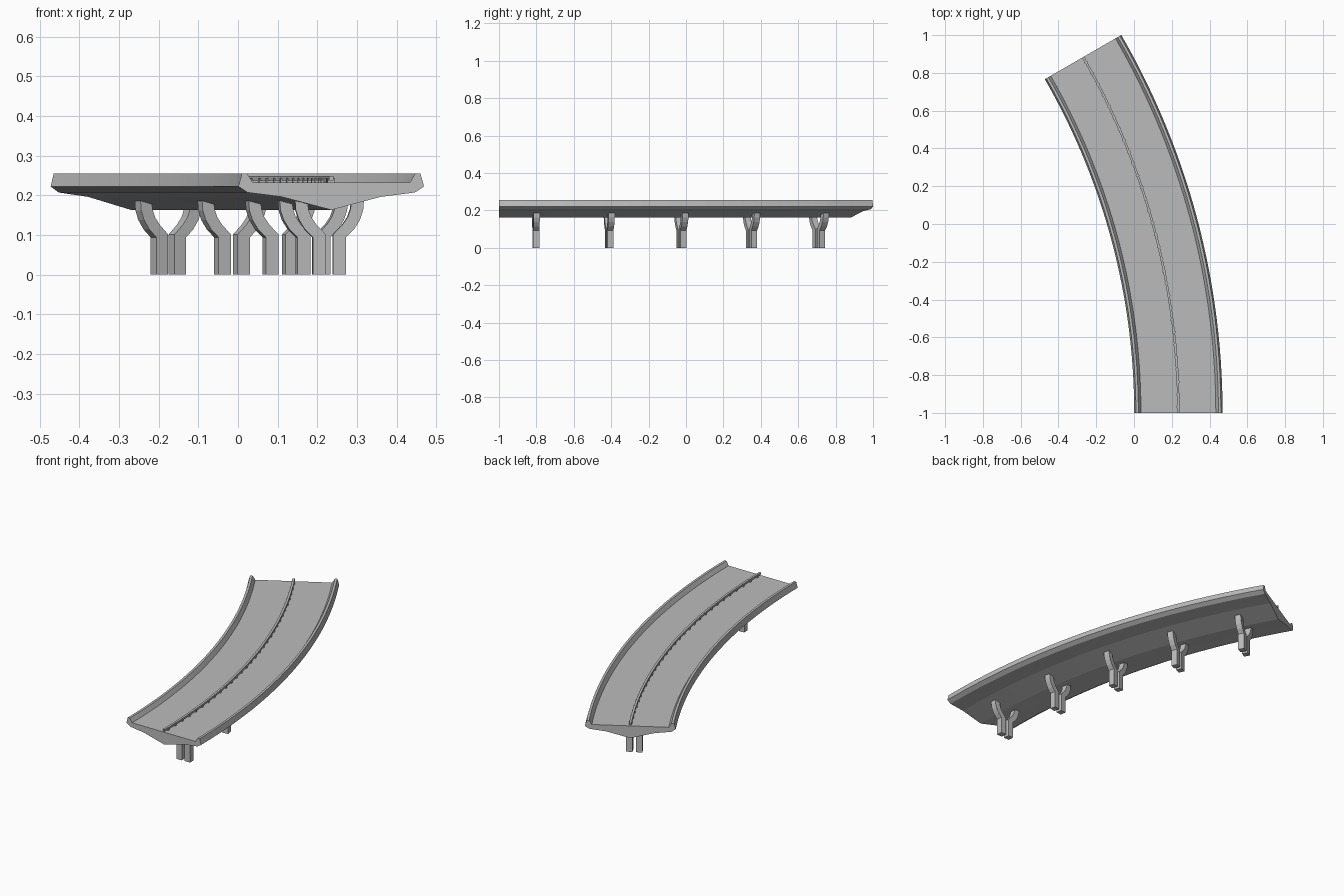
import bpy, bmesh, math

if "Cube" in bpy.data.objects:
    bpy.data.objects.remove(bpy.data.objects["Cube"])

CX, CY, R = -3.532, -1.0, 3.767   # centre of the bend and centreline radius
SWEEP = 30                        # degrees

concrete = bpy.data.materials.new("grey concrete")
concrete.diffuse_color = (0.5, 0.5, 0.5, 1)
concrete.use_nodes = True
concrete.node_tree.nodes["Principled BSDF"].inputs["Base Color"].default_value = concrete.diffuse_color


def bend(off, deg, z):
    a = math.radians(deg)
    return (CX + (R + off) * math.cos(a), CY + (R + off) * math.sin(a), z)


def finish(bm, name):
    bmesh.ops.recalc_face_normals(bm, faces=bm.faces)
    me = bpy.data.meshes.new(name)
    bm.to_mesh(me)
    bm.free()
    ob = bpy.data.objects.new(name, me)
    bpy.context.collection.objects.link(ob)
    me.materials.append(concrete)
    return ob


def skin(bm, rings):
    """Join closed rings of points into a capped solid."""
    rings = [[bm.verts.new(p) for p in r] for r in rings]
    n = len(rings[0])
    for a, b in zip(rings, rings[1:]):
        for i in range(n):
            j = (i + 1) % n
            bm.faces.new((a[i], a[j], b[j], b[i]))
    bm.faces.new(rings[0])
    bm.faces.new(rings[-1][::-1])


def sweep(bm, profile, start, end, steps):
    skin(bm, [[bend(o, start + (end - start) * k / steps, z) for o, z in profile]
              for k in range(steps + 1)])


# road deck with raised kerbs and a keel-shaped underside
half = [(0.198, 0.232), (0.212, 0.255), (0.225, 0.255), (0.234, 0.222),
        (0.211, 0.207), (0.125, 0.196)]
profile = half + [(0, 0.163)] + [(-o, z) for o, z in reversed(half)]
bm = bmesh.new()
sweep(bm, profile, 0, SWEEP, 30)
finish(bm, "road_deck")

# central guard rail
bm = bmesh.new()
sweep(bm, [(-0.006, 0.237), (0.006, 0.237), (0.006, 0.248), (-0.006, 0.248)],
      0, SWEEP, 30)
finish(bm, "median_rail")

# short posts holding the rail
bm = bmesh.new()
for k in range(30):
    d = k + 0.5
    sweep(bm, [(-0.009, 0.230), (0.009, 0.230), (0.009, 0.243), (-0.009, 0.243)],
          d - 0.08, d + 0.08, 1)
finish(bm, "median_posts")

# forked pillars: straight legs with arms curving outwards (inner, outer, z, z)
leg = [(0.009, 0.042, 0.0, 0.0), (0.009, 0.042, 0.101, 0.094),
       (0.033, 0.062, 0.126, 0.114), (0.046, 0.077, 0.145, 0.138),
       (0.053, 0.085, 0.165, 0.162), (0.055, 0.087, 0.181, 0.190)]
DEPTH = math.degrees(0.0165 / R)
for n, deg in enumerate((3, 9, 15, 21, 27)):
    bm = bmesh.new()
    for s in (-1, 1):
        skin(bm, [[bend(s * i, deg - DEPTH, zi), bend(s * o, deg - DEPTH, zo),
                   bend(s * o, deg + DEPTH, zo), bend(s * i, deg + DEPTH, zi)]
                  for i, o, zi, zo in leg])
    finish(bm, "forked_pillar_%d" % (n + 1))
